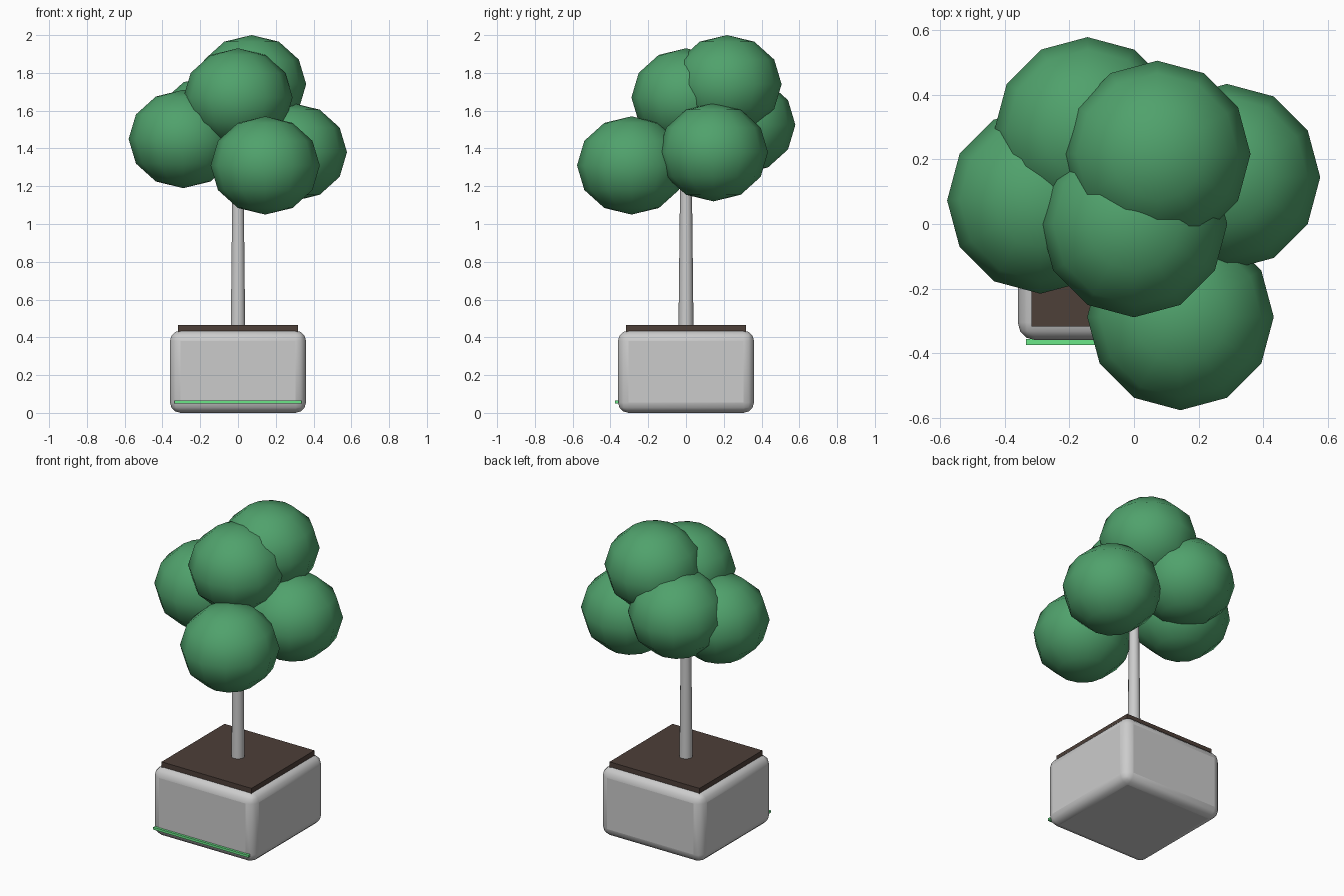
import bpy
from math import radians

if "Cube" in bpy.data.objects:
    bpy.data.objects.remove(bpy.data.objects["Cube"])


def paint(ob, name, rgb):
    mat = bpy.data.materials.get(name) or bpy.data.materials.new(name)
    mat.diffuse_color = (*rgb, 1)
    mat.use_nodes = True
    mat.node_tree.nodes["Principled BSDF"].inputs["Base Color"].default_value = mat.diffuse_color
    ob.data.materials.append(mat)


def box(name, centre, size):
    bpy.ops.mesh.primitive_cube_add(size=1, location=centre)
    ob = bpy.context.object
    ob.name = name
    ob.scale = size
    bpy.ops.object.transform_apply(location=False, rotation=False, scale=True)
    return ob


# Planter with rounded edges
planter = box("planter", (0, 0, 0.218), (0.72, 0.72, 0.435))
bevel = planter.modifiers.new("round_edges", 'BEVEL')
bevel.width = 0.055
bevel.segments = 3
bpy.ops.object.shade_smooth_by_angle(angle=radians(35))

# Soil slab and glowing strip on the front
soil = box("soil", (0, 0, 0.446), (0.634, 0.634, 0.036))
paint(soil, "soil_brown", (0.075, 0.05, 0.04))
strip = box("light_strip", (0, -0.366, 0.057), (0.67, 0.018, 0.015))
paint(strip, "strip_green", (0.15, 0.8, 0.25))

# Tapered trunk
z0, z1 = 0.44, 1.42
bpy.ops.mesh.primitive_cone_add(vertices=10, radius1=0.04, radius2=0.029,
                                depth=z1 - z0, location=(0, 0, (z0 + z1) / 2))
bpy.context.object.name = "trunk"
bpy.ops.object.shade_smooth_by_angle(angle=radians(40))

# Slightly flattened foliage balls
centres = [(-0.29, 0.073, 1.45), (0.288, 0.145, 1.38), (0.144, -0.288, 1.31),
           (-0.144, 0.29, 1.525), (0, 0, 1.67), (0.072, 0.217, 1.74)]
for i, c in enumerate(centres, 1):
    bpy.ops.mesh.primitive_uv_sphere_add(segments=12, ring_count=6,
                                         radius=0.289, location=c)
    ball = bpy.context.object
    ball.name = f"foliage_{i}"
    ball.scale.z = 0.9
    bpy.ops.object.transform_apply(location=False, rotation=False, scale=True)
    bpy.ops.object.shade_smooth()
    paint(ball, "leaf_green", (0.08, 0.36, 0.15))
